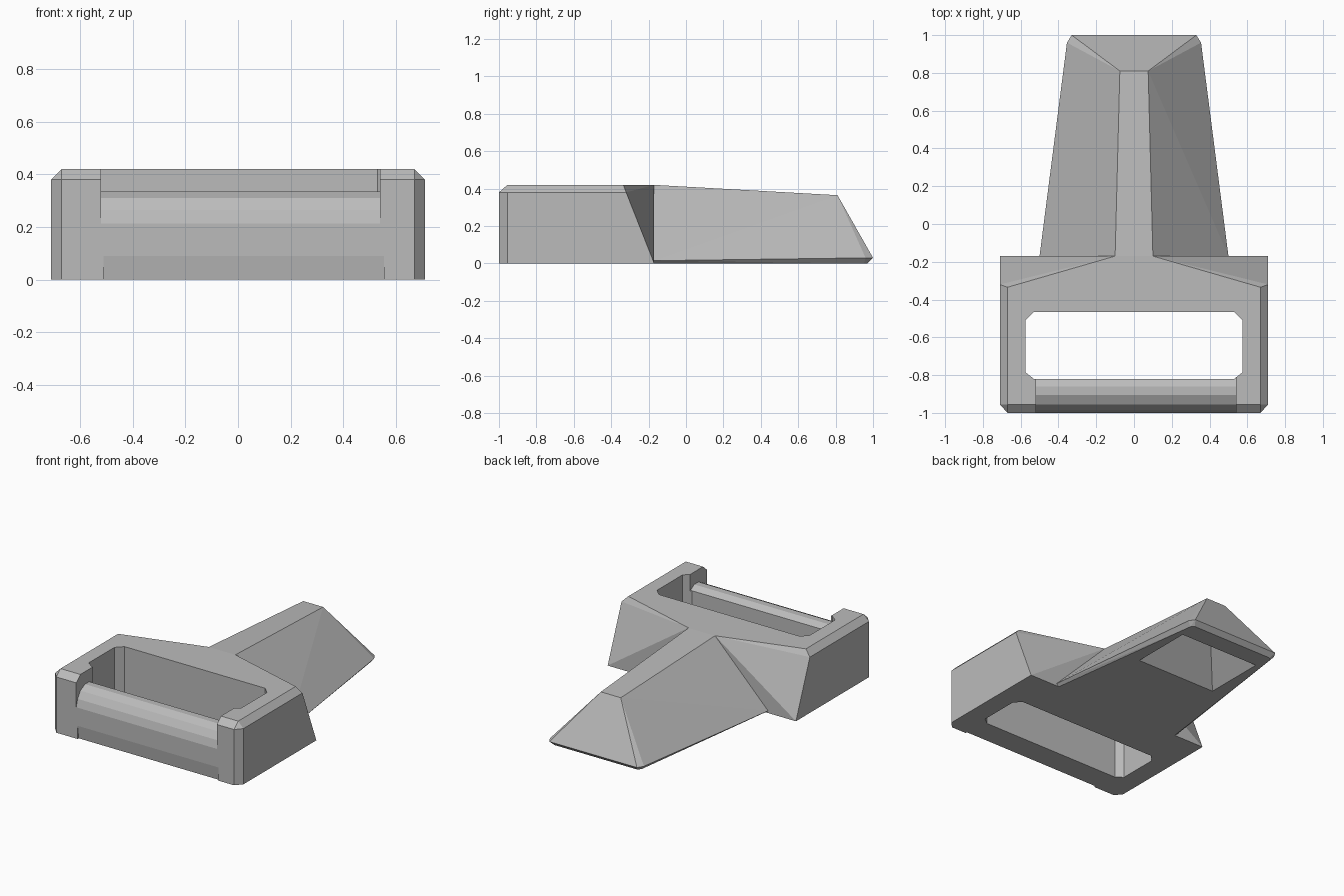
import bpy, bmesh

if "Cube" in bpy.data.objects:
    bpy.data.objects.remove(bpy.data.objects["Cube"])

gray = bpy.data.materials.new("plain gray")
gray.diffuse_color = (0.5, 0.5, 0.5, 1)
gray.use_nodes = True
gray.node_tree.nodes["Principled BSDF"].inputs["Base Color"].default_value = gray.diffuse_color


def add_object(name, bm):
    bmesh.ops.recalc_face_normals(bm, faces=bm.faces)
    mesh = bpy.data.meshes.new(name)
    bm.to_mesh(mesh)
    bm.free()
    mesh.materials.append(gray)
    ob = bpy.data.objects.new(name, mesh)
    bpy.context.collection.objects.link(ob)
    return ob


def mirrored_hull(name, points):
    """Convex solid from points given for the right half only."""
    bm = bmesh.new()
    for x, y, z in points:
        for s in (1, -1):
            bm.verts.new((s * x, y, z))
    bmesh.ops.convex_hull(bm, input=bm.verts[:])
    bmesh.ops.dissolve_limit(bm, angle_limit=0.005, verts=bm.verts[:], edges=bm.edges[:])
    return add_object(name, bm)


def prism(name, start, end):
    """Closed solid between two matching loops."""
    bm = bmesh.new()
    a = [bm.verts.new(p) for p in start]
    b = [bm.verts.new(p) for p in end]
    bm.faces.new(a)
    bm.faces.new(b[::-1])
    for i in range(len(a)):
        j = (i + 1) % len(a)
        bm.faces.new((a[j], a[i], b[i], b[j]))
    return add_object(name, bm)


def cut(target, cutter):
    mod = target.modifiers.new(cutter.name, 'BOOLEAN')
    mod.operation = 'DIFFERENCE'
    mod.solver = 'EXACT'
    mod.object = cutter
    cutter.hide_render = True
    cutter.hide_viewport = True


# Buckle frame: chamfered block with swept-back shoulders
frame = mirrored_hull("frame", [
    (0.67, -1.0, 0), (0.71, -0.955, 0), (0.71, -0.17, 0), (0.10, -0.17, 0),
    (0.67, -1.0, 0.38), (0.71, -0.955, 0.38), (0.71, -0.32, 0.38),
    (0.67, -0.955, 0.42), (0.67, -0.335, 0.42), (0.10, -0.17, 0.42)])

# Strap slot with clipped corners
slot = [(0.575, -0.51), (0.53, -0.465), (-0.53, -0.465), (-0.575, -0.51),
        (-0.575, -0.785), (-0.53, -0.82), (0.53, -0.82), (0.575, -0.785)]
cut(frame, prism("slot_cutter", [(x, y, -0.1) for x, y in slot],
                 [(x, y, 0.6) for x, y in slot]))

# Lowered, rounded front bar
bar = [(-1.1, 0.2), (-1.004, 0.2), (-0.985, 0.265), (-0.955, 0.31), (-0.905, 0.335),
       (-0.86, 0.335), (-0.82, 0.31), (-0.78, 0.31), (-0.78, 0.6), (-1.1, 0.6)]
cut(frame, prism("bar_cutter", [(-0.52, y, z) for y, z in bar],
                 [(0.54, y, z) for y, z in bar]))

# Shallow relief along the lower edge of the bar
relief = [(-1.1, 0.09), (-1.0, 0.09), (-0.985, -0.02), (-1.1, -0.02)]
cut(frame, prism("relief_cutter", [(-0.51, y, z) for y, z in relief],
                 [(0.555, y, z) for y, z in relief]))

# Tapered tongue with a narrow flat ridge and sloped tip
tongue = mirrored_hull("tongue", [
    (0.48, -0.17, 0), (0.50, -0.17, 0.015), (0.10, -0.17, 0.42),
    (0.355, 0.96, 0.03), (0.33, 1.0, 0.03), (0.33, 0.95, 0), (0.31, 0.97, 0),
    (0.075, 0.81, 0.365)])

# Pocket under the tongue
def rect(w, y0, y1, z):
    return [(w, y0, z), (w, y1, z), (-w, y1, z), (-w, y0, z)]

cut(tongue, prism("pocket_cutter", rect(0.32, 0.395, 0.85, -0.02),
                  rect(0.06, 0.68, 0.73, 0.28)))
